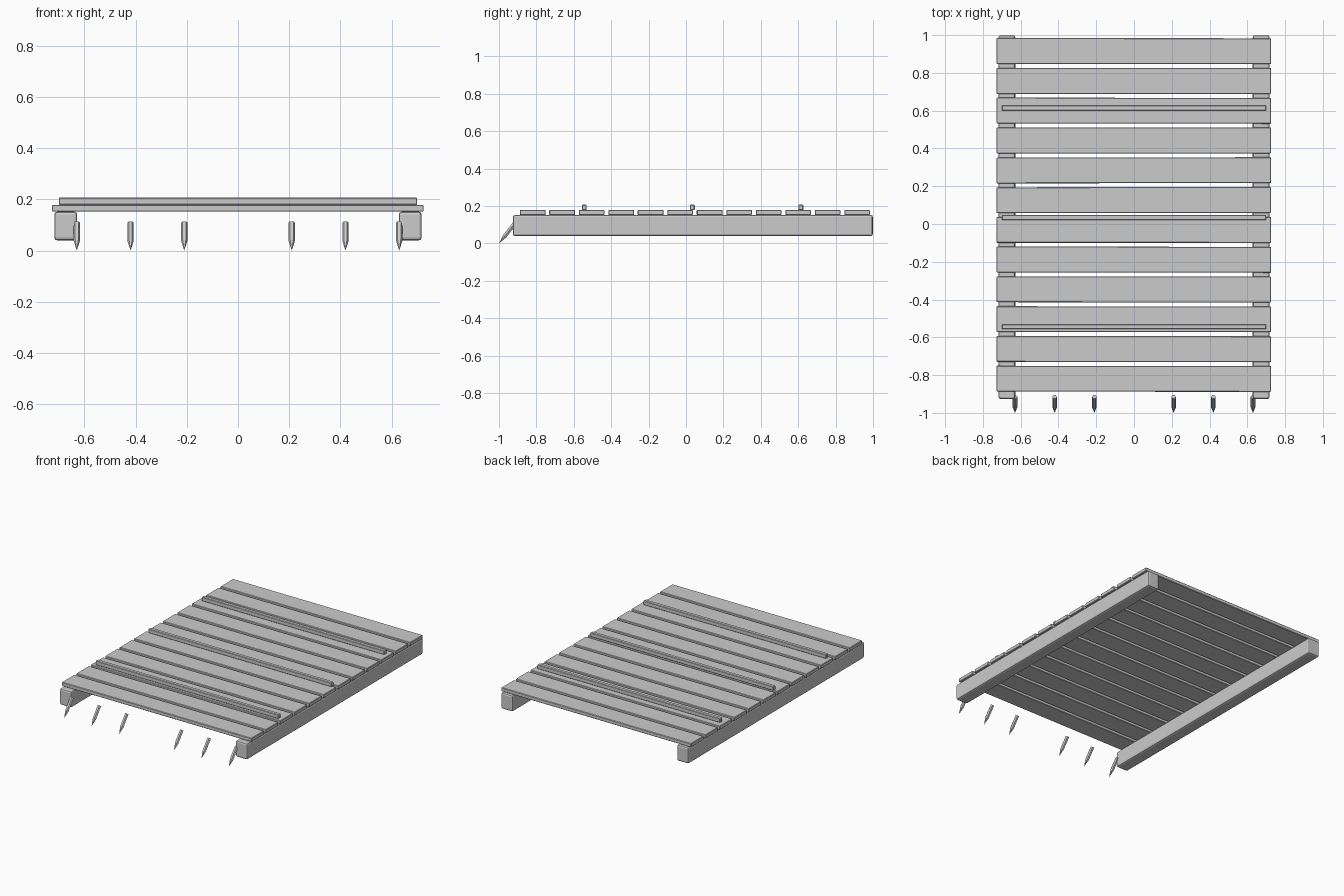
import bpy, bmesh, math, random
from mathutils import Vector

if "Cube" in bpy.data.objects:
    bpy.data.objects.remove(bpy.data.objects["Cube"])

random.seed(4)


def add_object(name, bm):
    mesh = bpy.data.meshes.new(name)
    bm.to_mesh(mesh)
    bm.free()
    ob = bpy.data.objects.new(name, mesh)
    bpy.context.collection.objects.link(ob)
    return ob


def box(name, centre, size, bevel, segments=1):
    bm = bmesh.new()
    bmesh.ops.create_cube(bm, size=1)
    bmesh.ops.scale(bm, vec=size, verts=bm.verts)
    bmesh.ops.bevel(bm, geom=bm.edges[:], offset=bevel, segments=segments,
                    profile=0.5, affect='EDGES')
    ob = add_object(name, bm)
    ob.location = centre
    return ob


def spike(name, x, tip, end, radius=0.0125, sides=6):
    # hexagonal shaft with a pointed tip, built along an axis
    bm = bmesh.new()
    length = (end - tip).length
    taper = 0.36 * length
    rings = []
    for z in (taper, length):
        rings.append([bm.verts.new((radius * math.cos(a), radius * math.sin(a), z))
                      for a in (math.tau * i / sides for i in range(sides))])
    point = bm.verts.new((0, 0, 0))
    for i in range(sides):
        j = (i + 1) % sides
        bm.faces.new((point, rings[0][j], rings[0][i]))
        bm.faces.new((rings[0][i], rings[0][j], rings[1][j], rings[1][i]))
    bm.faces.new(rings[1])
    bmesh.ops.recalc_face_normals(bm, faces=bm.faces)
    ob = add_object(name, bm)
    ob.rotation_euler = (end - tip).to_track_quat('Z', 'Y').to_euler()
    ob.location = (x, tip.y, tip.z)


# two side rails under the deck
for side, label in ((-1, "left"), (1, "right")):
    box(f"{label}_rail", (side * 0.673, 0.0365, 0.096),
        (0.089, 1.925, 0.112), 0.011, 2)

# twelve deck planks, laid very slightly out of true
for i in range(12):
    plank = box(f"deck_plank_{i + 1}", (-0.001, -0.8195 + i * 0.1577, 0.1655),
                (1.453, 0.137, 0.026), 0.003)
    plank.rotation_euler.z = random.uniform(-0.0015, 0.0015)

# three grip cleats across the deck
for i, y in enumerate((-0.544, 0.034, 0.614)):
    box(f"cleat_{i + 1}", (0, y, 0.193), (1.4, 0.026, 0.028), 0.003)

# slanted spikes along the front, none in the middle
for i in (-3, -2, -1, 1, 2, 3):
    spike(f"front_spike_{i + 4}", i * 0.21,
          Vector((0, -1.0, 0.0)), Vector((0, -0.915, 0.108)))
